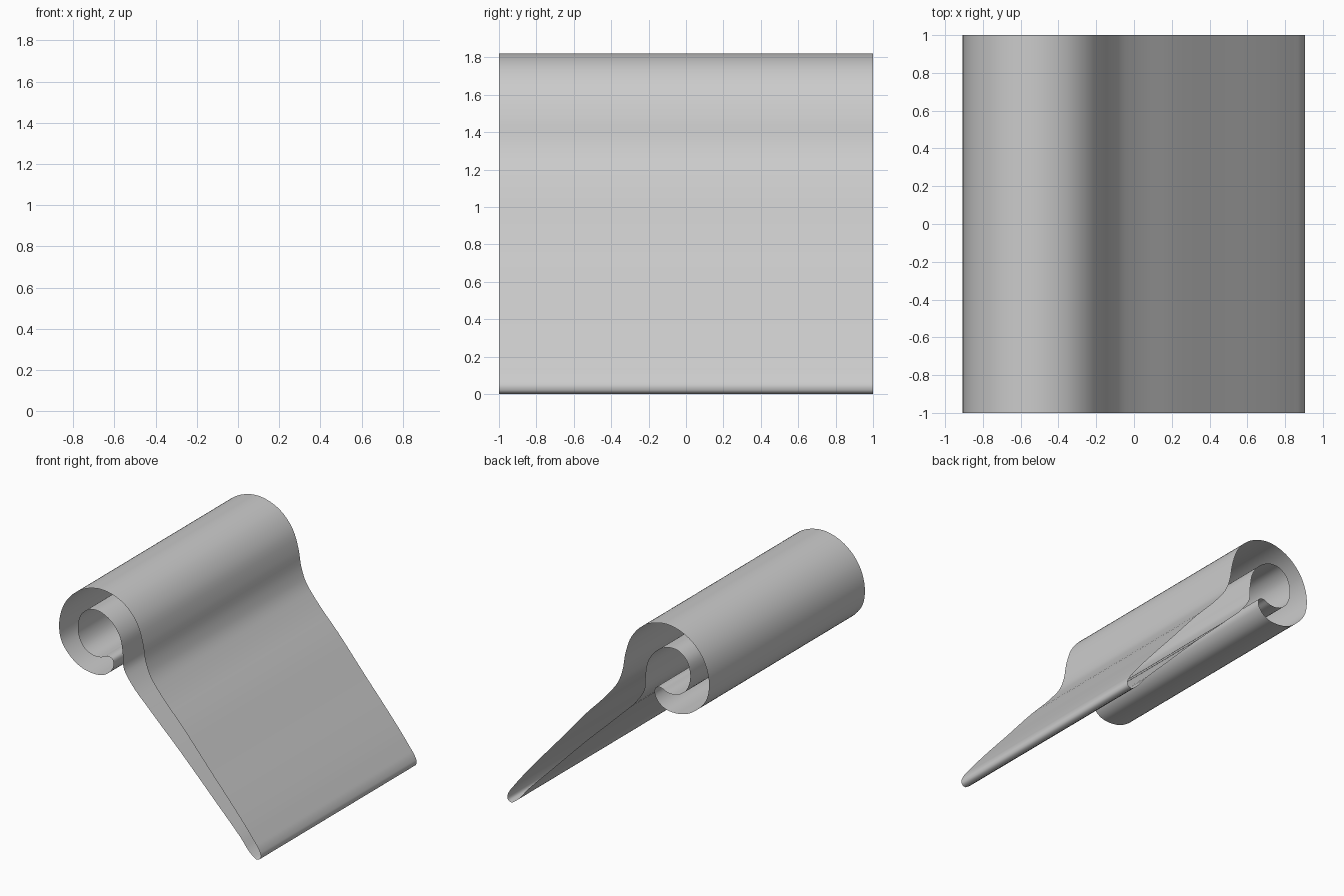
import bpy
import bmesh
from mathutils import Vector

if "Cube" in bpy.data.objects:
    bpy.data.objects.remove(bpy.data.objects["Cube"])

# Closed x-z outline: tip, outer side, curl end, inner side back to the tip
OUTLINE = [
    (0.87, 0.0), (0.897, 0.012), (0.905, 0.04), (0.893, 0.075), (0.84, 0.15),
    (0.66, 0.37), (0.45, 0.61), (0.2, 0.90), (0.0, 1.115), (-0.09, 1.235),
    (-0.13, 1.34), (-0.155, 1.48), (-0.21, 1.635), (-0.32, 1.755),
    (-0.42, 1.803), (-0.53, 1.82), (-0.64, 1.80), (-0.75, 1.742),
    (-0.845, 1.64), (-0.893, 1.53), (-0.907, 1.41), (-0.885, 1.305),
    (-0.825, 1.222), (-0.72, 1.145), (-0.6, 1.118), (-0.51, 1.13),
    (-0.445, 1.178), (-0.418, 1.235), (-0.428, 1.28), (-0.47, 1.292),
    (-0.53, 1.268), (-0.61, 1.268), (-0.685, 1.31), (-0.733, 1.40),
    (-0.736, 1.49), (-0.705, 1.575), (-0.64, 1.628), (-0.555, 1.638),
    (-0.47, 1.606), (-0.405, 1.55), (-0.357, 1.47), (-0.336, 1.36),
    (-0.325, 1.23), (-0.265, 1.135), (-0.1, 0.965), (0.18, 0.695),
    (0.5, 0.37), (0.72, 0.145), (0.83, 0.022),
]
STEPS = 4


def smooth_loop(points):
    """Closed spline with tangents scaled to the local spacing."""
    pts = [Vector(p) for p in points]
    n = len(pts)
    tangents = []
    for i in range(n):
        a, p, b = pts[i - 1], pts[i], pts[(i + 1) % n]
        la, lb = (p - a).length, (b - p).length
        tangents.append((((p - a) / la) * lb + ((b - p) / lb) * la) / (la + lb))
    result = []
    for i in range(n):
        p, q = pts[i], pts[(i + 1) % n]
        length = (q - p).length
        m0, m1 = tangents[i] * length, tangents[(i + 1) % n] * length
        for k in range(STEPS):
            t = k / STEPS
            result.append(p * (2 * t**3 - 3 * t**2 + 1) + m0 * (t**3 - 2 * t**2 + t)
                          + q * (3 * t**2 - 2 * t**3) + m1 * (t**3 - t**2))
    return result


# Curled strip, open at both ends
loop = smooth_loop(OUTLINE)
bm = bmesh.new()
front = [bm.verts.new((p.x, -1, max(p.y, 0))) for p in loop]
back = [bm.verts.new((p.x, 1, max(p.y, 0))) for p in loop]
for i in range(len(loop)):
    j = (i + 1) % len(loop)
    bm.faces.new((front[i], back[i], back[j], front[j]))
mesh = bpy.data.meshes.new("curled_strip")
bm.to_mesh(mesh)
bm.free()
strip = bpy.data.objects.new("curled_strip", mesh)
bpy.context.collection.objects.link(strip)
bpy.context.view_layer.objects.active = strip
strip.select_set(True)
bpy.ops.object.shade_smooth_by_angle()
